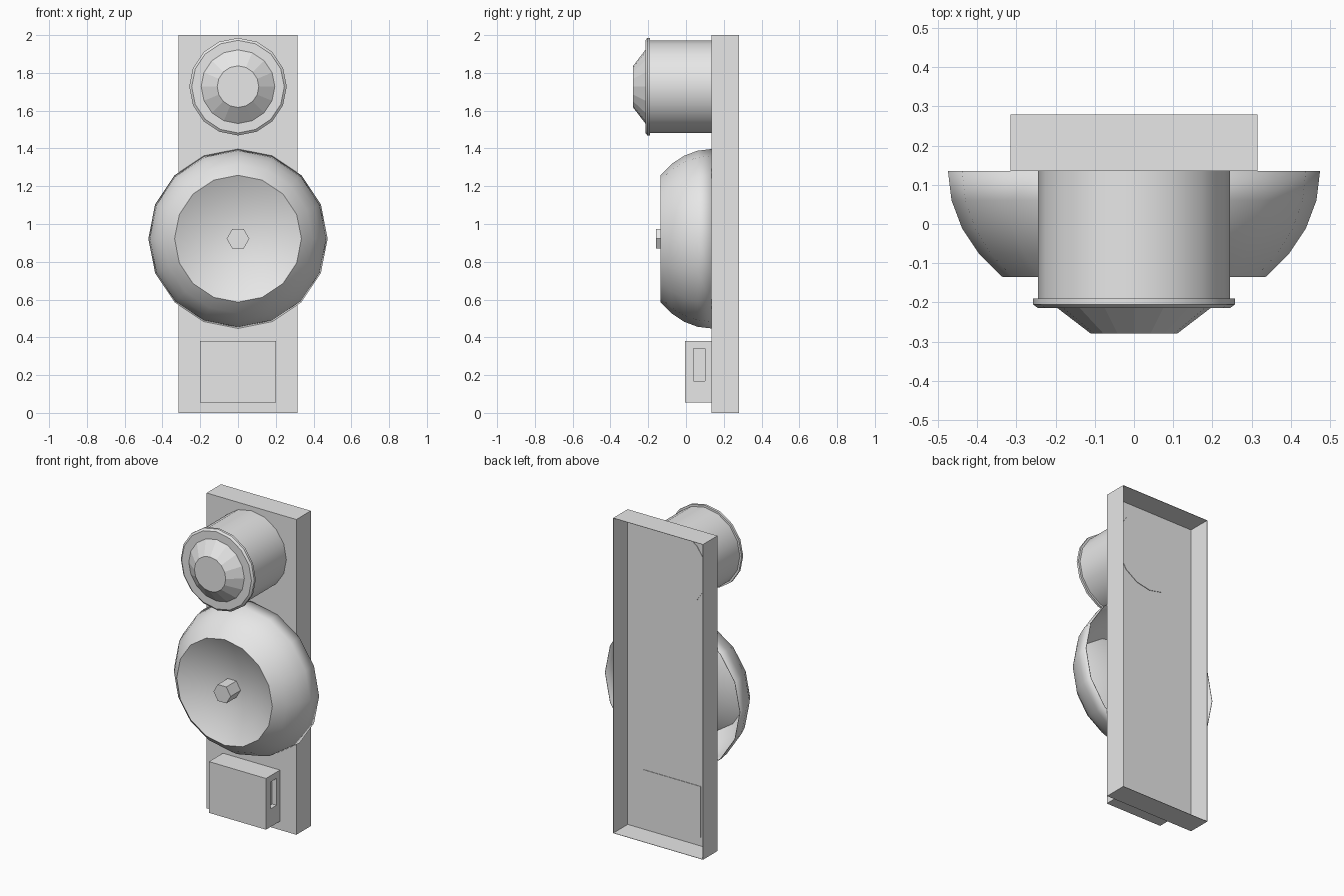
import bpy, bmesh, math
from mathutils import Vector

cube = bpy.data.objects.get("Cube")
if cube:
    bpy.data.objects.remove(cube, do_unlink=True)

GREY = (0.8, 0.8, 0.8, 1.0)
grey = bpy.data.materials.new("light_grey")
grey.use_nodes = True
grey.diffuse_color = GREY
grey.node_tree.nodes["Principled BSDF"].inputs["Base Color"].default_value = GREY


def finish(name, bm, smooth=False):
    """Turn a bmesh into a named object with the shared material."""
    for f in bm.faces:
        f.smooth = smooth
    mesh = bpy.data.meshes.new(name)
    bm.to_mesh(mesh)
    bm.free()
    mesh.materials.append(grey)
    if smooth:
        mesh.set_sharp_from_angle(angle=math.radians(30))
    obj = bpy.data.objects.new(name, mesh)
    bpy.context.collection.objects.link(obj)
    return obj


def box(lo, hi):
    bm = bmesh.new()
    bmesh.ops.create_cube(bm, size=1)
    for v in bm.verts:
        v.co = Vector([lo[i] if v.co[i] < 0 else hi[i] for i in range(3)])
    return bm


def facing(bm, direction):
    bm.normal_update()
    return max(bm.faces, key=lambda f: f.normal.dot(Vector(direction)))


def lathe(name, profile, z, sides=16, smooth=True):
    """Spin (radius, y) points about a front-to-back axis at height z."""
    bm = bmesh.new()
    rings = []
    for r, y in profile:
        if r == 0:
            rings.append([bm.verts.new((0, y, z))] * sides)
        else:
            rings.append([bm.verts.new((r * math.cos(k * math.tau / sides), y,
                                        z + r * math.sin(k * math.tau / sides)))
                          for k in range(sides)])
    for a, b in zip(rings, rings[1:]):
        for k in range(sides):
            n = (k + 1) % sides
            loop = [a[k], a[n], b[n], b[k]]
            bm.faces.new(list(dict.fromkeys(loop)))
    return finish(name, bm, smooth)


def thin_shell(obj, thickness):
    mod = obj.modifiers.new("shell", "SOLIDIFY")
    mod.thickness = thickness
    mod.offset = -1


WALL = 0.135   # front plane of the backboard

# Backboard: a thin tray, open at the back
bm = box((-0.315, WALL, 0), (0.315, 0.28, 2))
bmesh.ops.delete(bm, geom=[facing(bm, (0, 1, 0))], context="FACES_ONLY")
thin_shell(finish("backboard", bm), 0.003)

# Upper drum with its flange
DRUM_Z = 1.727
lathe("drum", [(0, WALL + 0.005), (0.245, WALL + 0.005), (0.245, -0.19),
               (0.258, -0.19), (0.258, -0.205), (0.245, -0.215), (0, -0.215)], DRUM_Z)

# Tapered inner lining of the drum front, faces turned inward
lathe("drum_lining", [(0, -0.28), (0.11, -0.28), (0.195, -0.215)], DRUM_Z, smooth=False)

# Gong: part of a flattened dome with a dished front, open behind
GONG_Z, GONG_R, SQUASH = 0.922, 0.475, 0.382
dome = [(GONG_R * math.cos(t), WALL - SQUASH * math.sin(t))
        for t in (math.radians(11.25 * i) for i in range(5))]
rim_r, rim_y = dome[-1]
dish = [(rim_r * math.cos(t), rim_y + 0.085 * math.sin(t))
        for t in (math.radians(22.5 * i) for i in range(1, 4))]
# a rounder dish: depth follows a parabola from rim to centre
dish = [(r, rim_y + 0.085 * (1 - (r / rim_r) ** 2)) for r, _ in dish]
lathe("gong", dome + dish + [(0, rim_y + 0.085)], GONG_Z)
thin_shell(bpy.data.objects["gong"], 0.004)

# Hexagonal nut in the middle of the gong
lathe("gong_nut", [(0, -0.06), (0.06, -0.06), (0.06, -0.16), (0, -0.16)],
      GONG_Z, sides=6, smooth=False)

# Lower switch box with a slot sunk in its left side
bm = box((-0.2, -0.005, 0.055), (0.2, WALL + 0.005, 0.38))
slot = facing(bm, (1, 0, 0))
bmesh.ops.inset_individual(bm, faces=[slot], thickness=0.03)
mid = slot.calc_center_median()
for v in slot.verts:
    v.co.y = 0.04 if v.co.y < mid.y else 0.10
    v.co.z = 0.17 if v.co.z < mid.z else 0.34
pocket = bmesh.ops.extrude_discrete_faces(bm, faces=[slot])["faces"][0]
bmesh.ops.translate(bm, verts=pocket.verts[:], vec=(-0.03, 0, 0))
finish("switch_box", bm)
